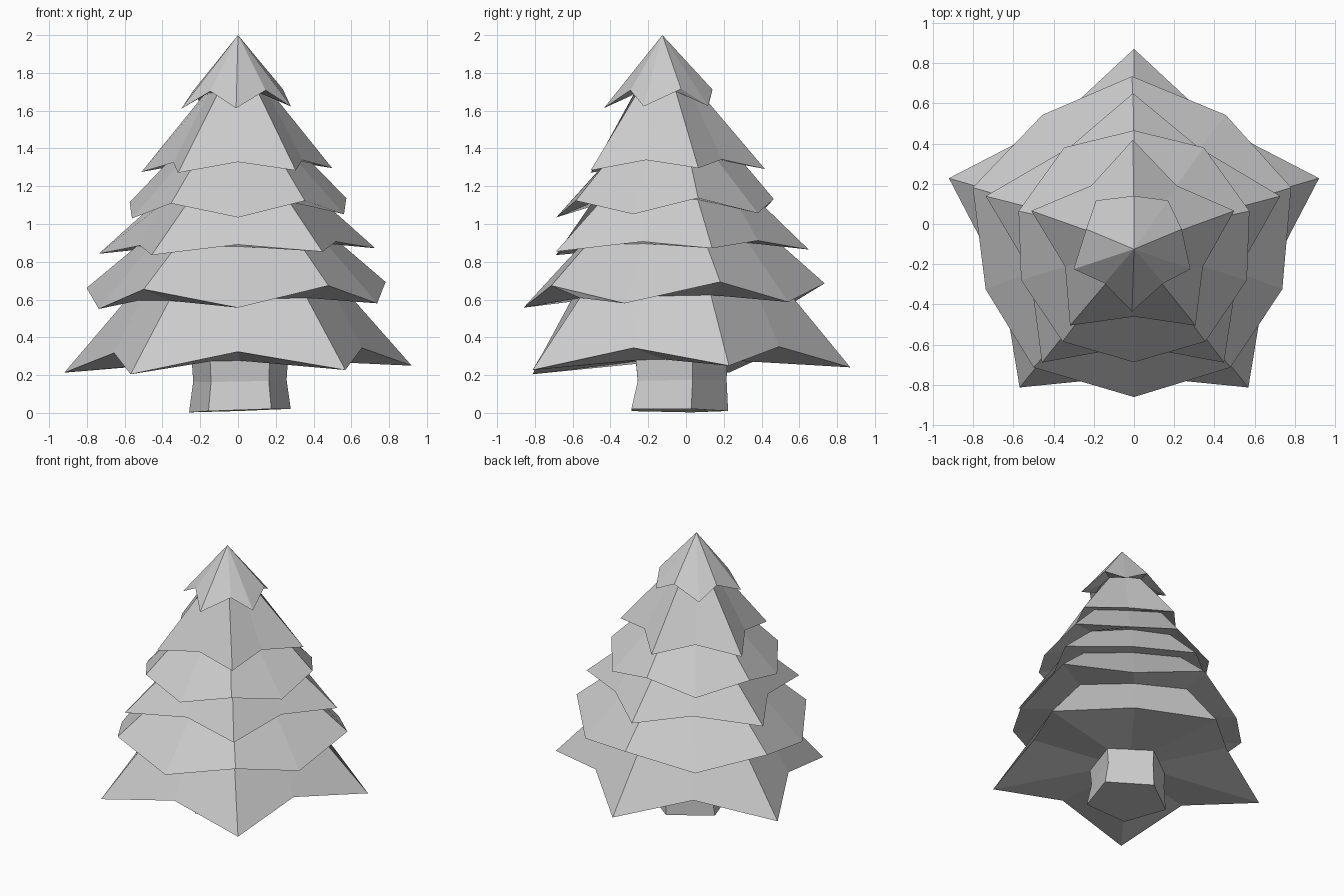
import bpy, bmesh, math

if "Cube" in bpy.data.objects:
    bpy.data.objects.remove(bpy.data.objects["Cube"])


def ring(corner, mid=None, tilt=(0.02, 0.015), stretch=1.0):
    """Five corner points, optionally alternating with five in-between points.
    corner / mid = (centre x, centre y, radius, height)"""
    pts = []
    for k in range(5):
        for spec, offset, sx in ((corner, 90, stretch), (mid, 126, 1.0)):
            if spec:
                cx, cy, r, z = spec
                a = math.radians(offset + 72 * k)
                x, y = cx + sx * r * math.cos(a), cy + r * math.sin(a)
                pts.append((x, y, z + tilt[0] * x + tilt[1] * y))
    return pts


def loft(name, rings, apex=None):
    bm = bmesh.new()
    loops = [[bm.verts.new(p) for p in r] for r in rings]
    n = len(loops[0])
    bm.faces.new(loops[0][::-1])
    for low, high in zip(loops, loops[1:]):
        for i in range(n):
            j = (i + 1) % n
            bm.faces.new((low[i], low[j], high[j], high[i]))
    if apex:
        tip = bm.verts.new(apex)
        for i in range(n):
            bm.faces.new((loops[-1][i], loops[-1][(i + 1) % n], tip))
    else:
        bm.faces.new(loops[-1])
    bmesh.ops.recalc_face_normals(bm, faces=bm.faces)
    mesh = bpy.data.meshes.new(name)
    bm.to_mesh(mesh)
    bm.free()
    ob = bpy.data.objects.new(name, mesh)
    bpy.context.collection.objects.link(ob)
    return ob


# Branch tiers: (corner ring, in-between ring, neck ring, neck in-between factor)
tiers = [
    ((0, -.06, .93, .228), (0, -.065, .69, .335), (0, -.06, .62, .61), .88),
    ((-.01, -.066, .80, .675), (0, -.085, .775, .57), (0, -.07, .565, .89), .87),
    ((-.005, -.09, .74, .855), (0, -.06, .545, .90), (0, -.08, .46, 1.12), .91),
    ((0, -.115, .58, 1.125), (0, -.097, .59, 1.045), (0, -.10, .39, 1.335), .83),
    ((-.006, -.092, .51, 1.285), (0, -.10, .36, 1.335), (0, -.11, .18, 1.70), .9),
    ((0, -.10, .24, 1.71), (-.01, -.13, .305, 1.62), None, 1),
]

# Foliage: underside collar, then rim and neck of every tier, closed by the tip
rings = [ring((.01, -.05, .26, .28), (.01, -.05, .21, .28))]
for corner, mid, neck, factor in tiers:
    rings.append(ring(corner, mid, stretch=1.04))
    if neck:
        cx, cy, r, z = neck
        rings.append(ring(neck, (cx, cy, r * factor, z)))
loft("foliage", rings, apex=(0, -.125, 2.0))

# Five-sided trunk with a slight waist and a tilted foot
loft("trunk", [
    ring((.01, -.06, .283, .012), tilt=(.035, -.01)),
    ring((.01, -.045, .26, .17)),
    ring((.01, -.05, .27, .31)),
])
